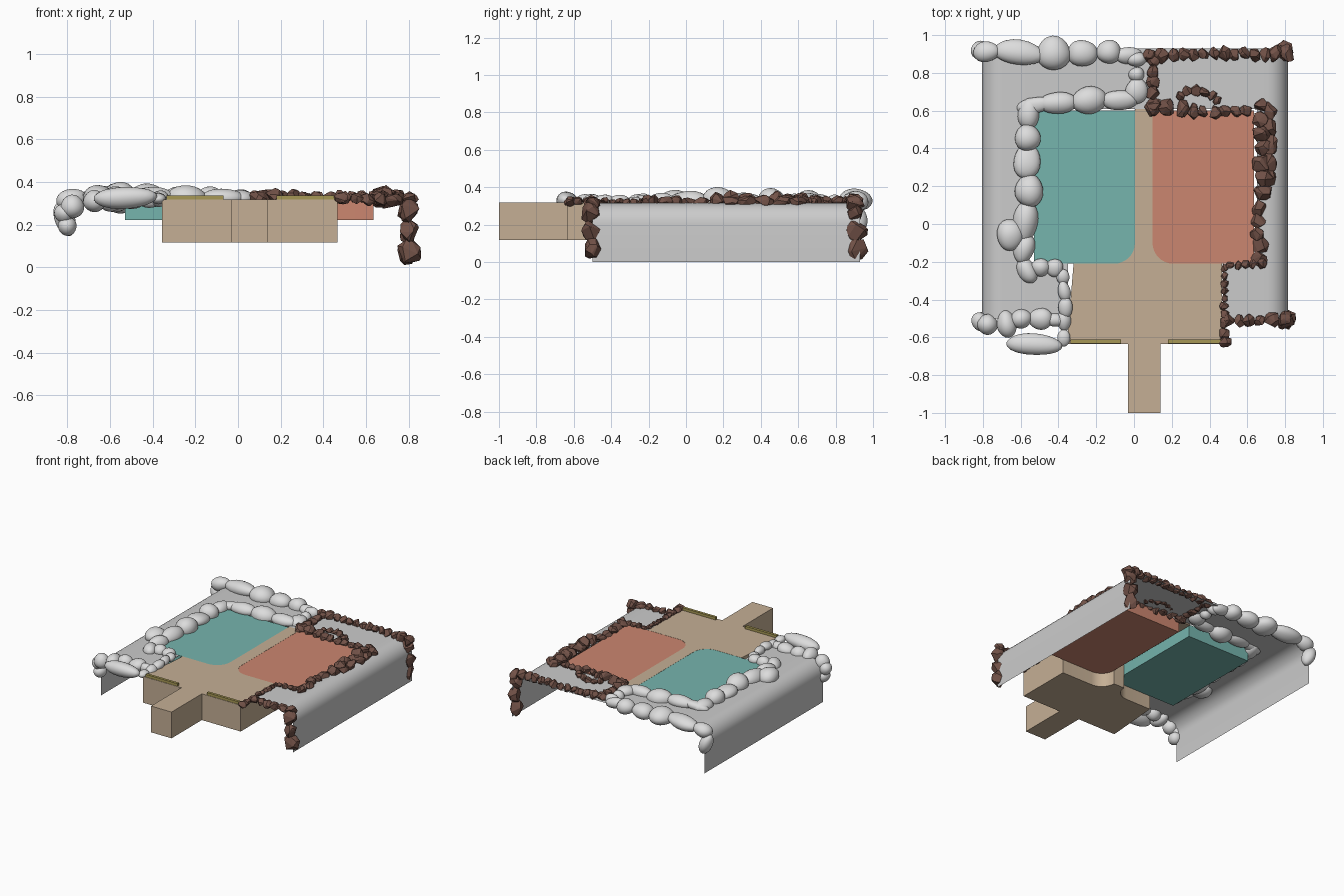
import bpy, bmesh, math, random
from mathutils import Vector, Matrix

if "Cube" in bpy.data.objects:
    bpy.data.objects.remove(bpy.data.objects["Cube"])

random.seed(7)


def material(name, rgb):
    m = bpy.data.materials.new(name)
    m.diffuse_color = (*rgb, 1)
    m.use_nodes = True
    m.node_tree.nodes["Principled BSDF"].inputs["Base Color"].default_value = m.diffuse_color
    return m


GREY = material("shell grey", (0.60, 0.60, 0.60))
WHITE = material("pale rock", (0.72, 0.72, 0.72))
BROWN = material("brown rock", (0.17, 0.085, 0.065))
TAN = material("tan floor", (0.56, 0.43, 0.30))
TEAL = material("teal water", (0.18, 0.46, 0.42))
SALMON = material("salmon water", (0.60, 0.24, 0.16))
GOLD = material("gold", (0.38, 0.31, 0.09))


def finish(name, bm, mat, smooth=None):
    bmesh.ops.recalc_face_normals(bm, faces=bm.faces)
    me = bpy.data.meshes.new(name)
    bm.to_mesh(me)
    bm.free()
    me.materials.append(mat)
    ob = bpy.data.objects.new(name, me)
    bpy.context.collection.objects.link(ob)
    if smooth:
        bpy.ops.object.select_all(action='DESELECT')
        ob.select_set(True)
        bpy.context.view_layer.objects.active = ob
        bpy.ops.object.shade_smooth_by_angle(angle=math.radians(smooth))
    return ob


def prism(name, outline, z0, z1, mat):
    bm = bmesh.new()
    f = bm.faces.new([bm.verts.new((x, y, z0)) for x, y in outline])
    ext = bmesh.ops.extrude_face_region(bm, geom=[f])
    for v in ext["geom"]:
        if isinstance(v, bmesh.types.BMVert):
            v.co.z = z1
    return finish(name, bm, mat, 30)


def arc(cx, cy, r, a0, a1, n=8):
    return [(cx + r * math.cos(math.radians(a0 + (a1 - a0) * i / n)),
             cy + r * math.sin(math.radians(a0 + (a1 - a0) * i / n))) for i in range(n + 1)]


def rect(x0, x1, y0, y1):
    return [(x0, y0), (x1, y0), (x1, y1), (x0, y1)]


# thin shell: arched profile swept front to back, with the court cut out
left = [(-0.805, 0)] + arc(-0.695, 0.205, 0.11, 180, 90)
right = [(-x + 0.01, z) for x, z in reversed(left)]
profile = left + [(x, 0.315) for x in (-0.56, -0.35, 0.05, 0.47, 0.65)] + right
ys = [-0.5, -0.21, 0.61, 0.93]
bm = bmesh.new()
grid = [[bm.verts.new((x, y, z)) for x, z in profile] for y in ys]
for j in range(3):
    for i in range(len(profile) - 1):
        mx = (profile[i][0] + profile[i + 1][0]) / 2
        if (j == 1 and -0.56 < mx < 0.65) or (j == 0 and -0.35 < mx < 0.47):
            continue
        bm.faces.new((grid[j][i], grid[j][i + 1], grid[j + 1][i + 1], grid[j + 1][i]))
finish("arched_shell", bm, GREY, 40)

# deep entrance floor with curved inner corners, and the thin strip between the pools
R = 0.11
floor = [(-0.355, -0.635), (-0.033, -0.635), (-0.033, -1), (0.14, -1), (0.14, -0.635),
         (0.467, -0.635), (0.467, -0.21)]
floor += arc(0.098 + R, -0.21 + R, R, 270, 180) + arc(0.005 - R, -0.21 + R, R, 0, -90)
floor += [(-0.32, -0.21)]
prism("entrance_floor", floor, 0.117, 0.317, TAN)
prism("centre_strip", rect(0.005, 0.098, -0.1, 0.61), 0.305, 0.317, TAN)

# two pool slabs
prism("teal_pool", [(-0.53, -0.21)] + arc(0.005 - R, -0.21 + R, R, -90, 0)
      + [(0.005, 0.6), (-0.53, 0.6)], 0.222, 0.316, TEAL)
prism("salmon_pool", [(0.635, 0.6), (0.098, 0.6)] + arc(0.098 + R, -0.21 + R, R, 180, 270)
      + [(0.635, -0.21)], 0.222, 0.316, SALMON)

# gold sills
for side, x0, x1 in (("left", -0.335, -0.068), ("right", 0.18, 0.46)):
    prism(side + "_sill", rect(x0, x1, -0.632, -0.612), 0.315, 0.337, GOLD)


def add_rock(bm, pos, direction, half_len, r, faceted):
    """One stone stretched along a direction."""
    tmp = bmesh.new()
    if faceted:
        for _ in range(22):
            p = Vector([random.gauss(0, 1) for _ in range(3)]).normalized()
            tmp.verts.new(p * random.uniform(0.92, 1.1))
        hull = bmesh.ops.convex_hull(tmp, input=tmp.verts)
        bmesh.ops.delete(tmp, geom=[g for g in hull["geom_interior"]
                                    if isinstance(g, bmesh.types.BMVert)], context='VERTS')
    else:
        bmesh.ops.create_icosphere(tmp, subdivisions=3, radius=1)
        a, b, c = (random.uniform(0, 6) for _ in range(3))
        for v in tmp.verts:
            x, y, z = v.co
            v.co *= 1 + 0.09 * (math.sin(2.5 * x + a) + math.sin(2.5 * y + b) + math.sin(2 * z + c)) / 1.5
    d = Vector(direction)
    d += Vector([random.uniform(-0.15, 0.15) for _ in range(3)])
    rot = d.to_track_quat('X', 'Z').to_matrix().to_4x4()
    sc = Matrix.Diagonal((half_len, r * random.uniform(0.9, 1.1), r * random.uniform(0.75, 0.95), 1))
    new = {v: bm.verts.new(Matrix.Translation(pos) @ rot @ sc @ v.co) for v in tmp.verts}
    for f in tmp.faces:
        bm.faces.new([new[v] for v in f.verts])
    tmp.free()


def rock_row(name, path, mat, stretch):
    """Stones laid along a path of (x, y, z, radius)."""
    faceted = mat is BROWN
    bm = bmesh.new()
    for p, q in zip(path, path[1:]):
        a, b = Vector(p[:3]), Vector(q[:3])
        length = (b - a).length
        n = max(1, round(length / ((p[3] + q[3]) * stretch * 0.85)))
        for i in range(n):
            t = (i + 0.5) / n
            r = (p[3] + (q[3] - p[3]) * t) * random.uniform(0.85, 1.15)
            jit = Vector([random.uniform(-0.15, 0.15) * r for _ in range(3)])
            add_rock(bm, a.lerp(b, t) + jit, (b - a).normalized(),
                     length / n * random.uniform(0.55, 0.68), r, faceted)
    finish(name, bm, mat, None if faceted else 60)


# pale smooth rocks on the left half
rock_row("pale_back_rocks", [(-0.79, 0.92, 0.17, .05), (-0.82, 0.92, 0.3, .06), (-0.72, 0.92, 0.325, .055),
                             (-0.5, 0.915, 0.325, .078), (-0.2, 0.91, 0.33, .068), (0.03, 0.89, 0.32, .05)], WHITE, 1.5)
rock_row("pale_middle_rocks", [(0.0, 0.9, 0.32, .05), (0.02, 0.76, 0.32, .045), (0.0, 0.64, 0.32, .06)], WHITE, 1)
rock_row("pale_pool_back_rocks", [(0.02, 0.66, 0.32, .055), (-0.15, 0.66, 0.325, .075), (-0.33, 0.65, 0.325, .06),
                                  (-0.6, 0.61, 0.32, .045)], WHITE, 1.3)
rock_row("pale_pool_side_rocks", [(-0.56, 0.64, 0.32, .06), (-0.57, 0.4, 0.325, .065), (-0.57, 0.1, 0.325, .07),
                                  (-0.57, -0.08, 0.325, .055), (-0.6, -0.2, 0.32, .05), (-0.54, -0.29, 0.32, .05)], WHITE, 1.5)
rock_row("pale_side_boulder", [(-0.66, 0.01, 0.33, .06), (-0.66, -0.13, 0.33, .06)], WHITE, 1)
rock_row("pale_entry_rocks", [(-0.53, -0.23, 0.32, .04), (-0.38, -0.24, 0.32, .037), (-0.36, -0.4, 0.32, .033),
                              (-0.37, -0.64, 0.325, .038)], WHITE, 1.2)
rock_row("pale_front_rocks", [(-0.37, -0.51, 0.32, .045), (-0.55, -0.5, 0.31, .055), (-0.72, -0.53, 0.3, .06),
                              (-0.82, -0.53, 0.29, .055), (-0.79, -0.52, 0.15, .055)], WHITE, 1)
rock_row("pale_front_boulder", [(-0.64, -0.62, 0.315, .065), (-0.42, -0.65, 0.325, .07)], WHITE, 1.9)

# brown faceted rocks on the right half
rock_row("brown_back_rocks", [(0.04, 0.89, 0.33, .04), (0.18, 0.9, 0.33, .042), (0.4, 0.9, 0.325, .034),
                              (0.72, 0.9, 0.325, .038), (0.83, 0.91, 0.31, .055)], BROWN, 0.9)
rock_row("brown_middle_rocks", [(0.1, 0.9, 0.325, .04), (0.1, 0.72, 0.325, .035), (0.11, 0.6, 0.325, .06)], BROWN, 0.9)
rock_row("brown_pool_back_rocks", [(0.05, 0.63, 0.33, .055), (0.22, 0.61, 0.325, .048), (0.4, 0.59, 0.325, .036),
                                   (0.62, 0.6, 0.325, .032)], BROWN, 0.9)
rock_row("brown_loose_rocks", [(0.23, 0.67, 0.325, .025), (0.3, 0.71, 0.325, .03), (0.4, 0.69, 0.325, .03),
                               (0.46, 0.64, 0.325, .025)], BROWN, 1)
rock_row("brown_pool_side_rocks", [(0.66, 0.66, 0.325, .045), (0.68, 0.45, 0.325, .055), (0.69, 0.2, 0.325, .052),
                                   (0.65, 0.05, 0.32, .04), (0.67, -0.22, 0.325, .045)], BROWN, 0.9)
rock_row("brown_outer_side_rocks", [(0.72, 0.64, 0.325, .045), (0.72, 0.2, 0.325, .045)], BROWN, 1.2)
rock_row("brown_entry_rocks", [(0.7, -0.21, 0.325, .032), (0.48, -0.22, 0.325, .023), (0.475, -0.45, 0.325, .023),
                               (0.48, -0.65, 0.325, .03)], BROWN, 1)
rock_row("brown_front_rocks", [(0.47, -0.51, 0.325, .03), (0.7, -0.51, 0.32, .04), (0.84, -0.51, 0.305, .05)], BROWN, 0.9)
for place, y in (("front", -0.51), ("back", 0.905)):
    rock_row(place + "_corner_pillar", [(0.80, y, 0.31, .06), (0.80, y, 0.03, .06)], BROWN, 0.8)
